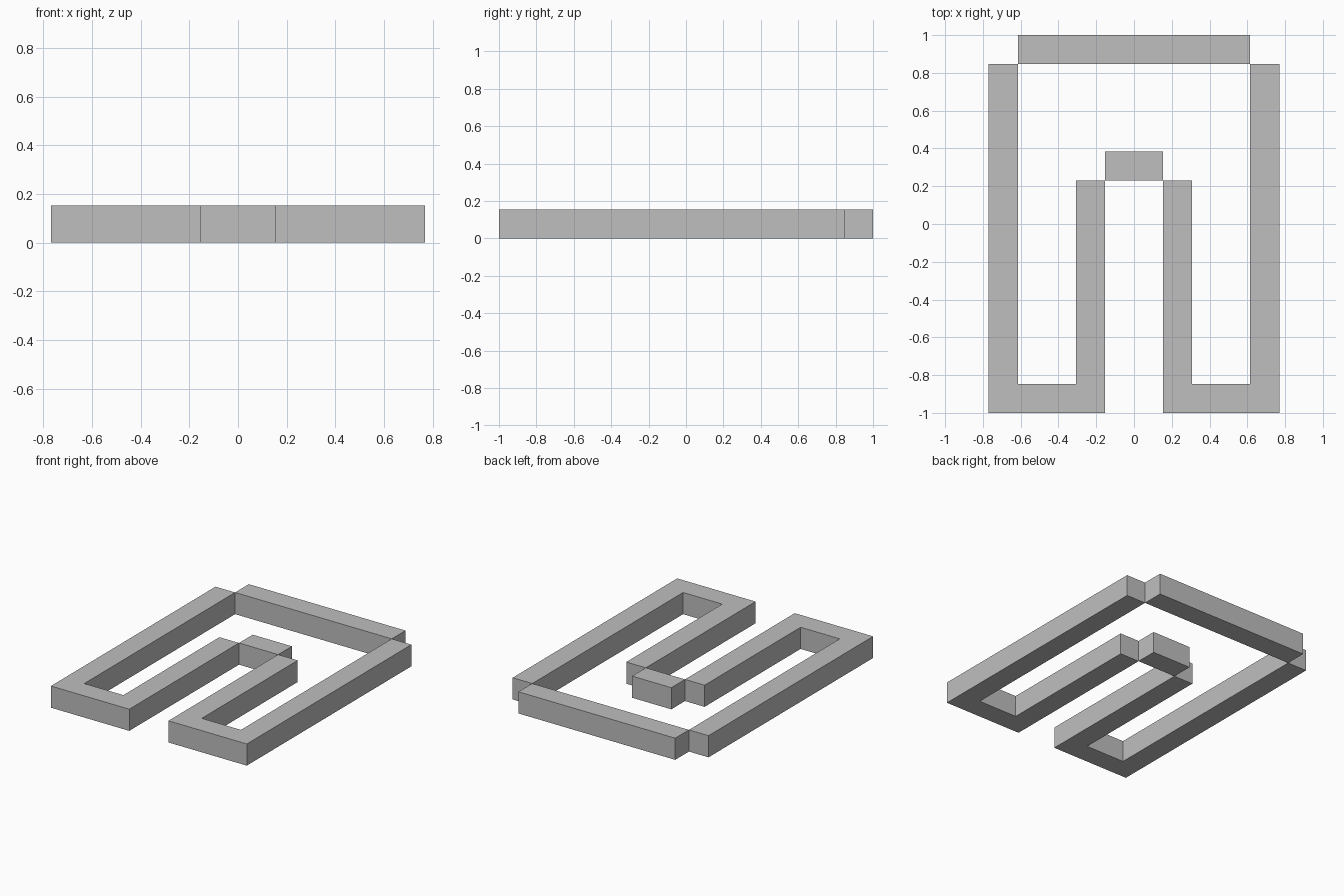
import bpy
import bmesh

cube = bpy.data.objects.get("Cube")
if cube:
    bpy.data.objects.remove(cube, do_unlink=True)

U = 2 / 13  # bar width; the plan is laid out on a grid of this size

grey = bpy.data.materials.new("light_grey")
grey.use_nodes = True
colour = (0.52, 0.52, 0.52, 1)
grey.diffuse_color = colour
grey.node_tree.nodes["Principled BSDF"].inputs["Base Color"].default_value = colour


def extrude_plan(name, points):
    """Extrude a counter-clockwise plan outline, in grid units, one bar high."""
    bm = bmesh.new()
    face = bm.faces.new([bm.verts.new((x * U, y * U, 0)) for x, y in points])
    top = bmesh.ops.extrude_face_region(bm, geom=[face], use_keep_orig=True)["geom"]
    bmesh.ops.translate(bm, vec=(0, 0, U),
                        verts=[v for v in top if isinstance(v, bmesh.types.BMVert)])
    bmesh.ops.recalc_face_normals(bm, faces=bm.faces)
    mesh = bpy.data.meshes.new(name)
    bm.to_mesh(mesh)
    bm.free()
    mesh.materials.append(grey)
    obj = bpy.data.objects.new(name, mesh)
    bpy.context.collection.objects.link(obj)


def bar(name, half_width, y0, y1):
    w = half_width
    extrude_plan(name, [(-w, y0), (w, y0), (w, y1), (-w, y1)])


# U-shaped side walls: long outer leg, front foot, shorter inner leg
side = [(1, -6.5), (5, -6.5), (5, 5.5), (4, 5.5),
        (4, -5.5), (2, -5.5), (2, 1.5), (1, 1.5)]
extrude_plan("left_wall", side)
extrude_plan("right_wall", [(-x, y) for x, y in reversed(side)])

# Cross bars meeting the walls at their corners
bar("back_bar", 4, 5.5, 6.5)
bar("inner_bar", 1, 1.5, 2.5)
